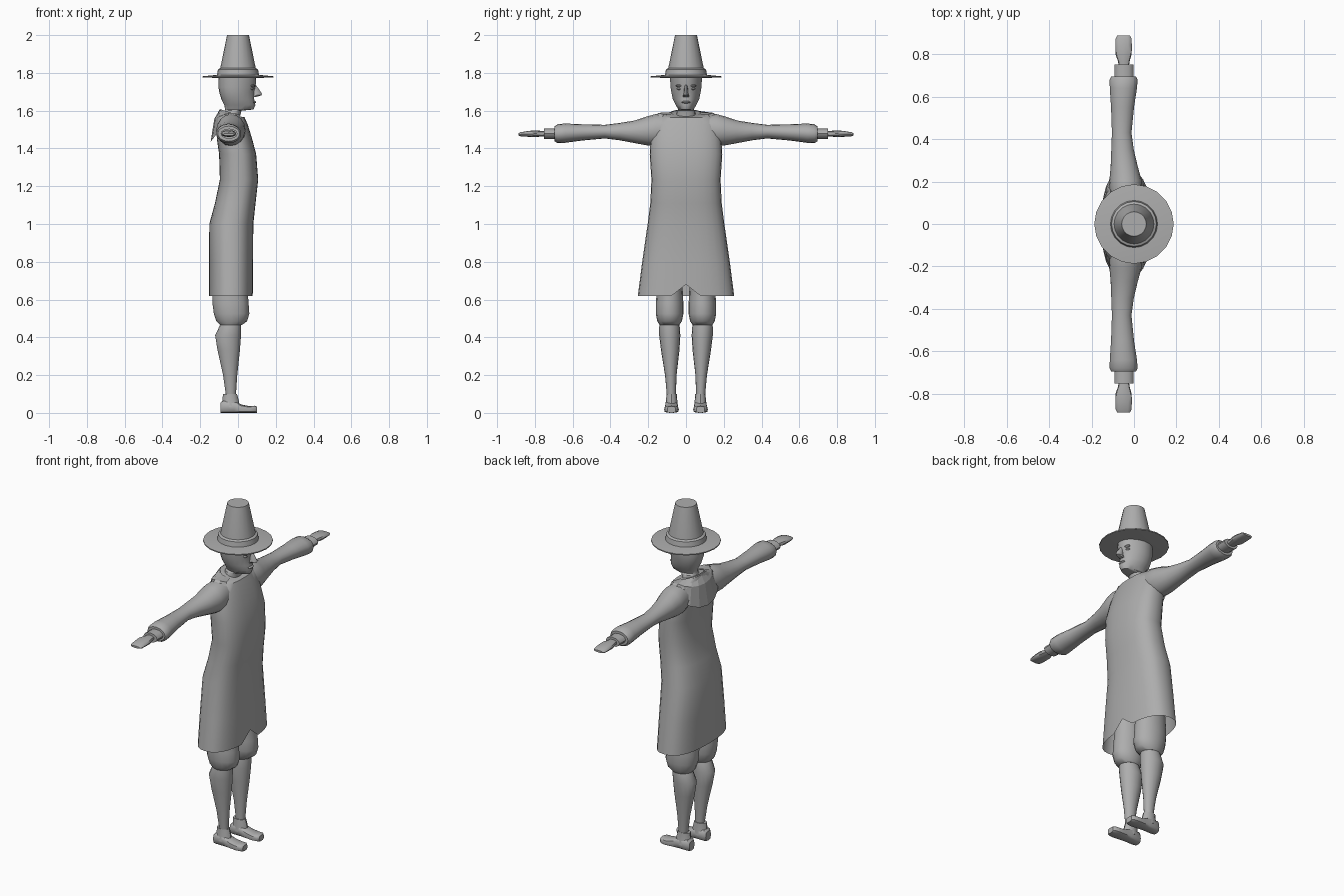
import bpy, bmesh, math

grey = bpy.data.materials.new("plain grey")
grey.diffuse_color = (0.42, 0.42, 0.42, 1)


def finish(name, bm, angle=40):
    bmesh.ops.recalc_face_normals(bm, faces=bm.faces)
    me = bpy.data.meshes.new(name)
    bm.to_mesh(me)
    bm.free()
    me.materials.append(grey)
    ob = bpy.data.objects.new(name, me)
    bpy.context.collection.objects.link(ob)
    if angle:
        bpy.ops.object.select_all(action='DESELECT')
        ob.select_set(True)
        bpy.context.view_layer.objects.active = ob
        bpy.ops.object.shade_smooth_by_angle(angle=math.radians(angle))
    return ob


def loft(name, rings, axis='z', n=20, power=1.0, caps=(True, True), tweak=None, angle=40):
    """Skin rings (t, u0, u1, v0, v1); u, v are the two axes left over, in x-y-z order."""
    bm = bmesh.new()
    loops = []
    for k, (t, u0, u1, v0, v1) in enumerate(rings):
        loop = []
        for i in range(n):
            a = 2 * math.pi * i / n
            c, s = math.cos(a), math.sin(a)
            c = math.copysign(abs(c) ** power, c)
            s = math.copysign(abs(s) ** power, s)
            u, v = (u0 + u1) / 2 + c * (u1 - u0) / 2, (v0 + v1) / 2 + s * (v1 - v0) / 2
            co = {'x': (t, u, v), 'y': (u, t, v), 'z': (u, v, t)}[axis]
            loop.append(bm.verts.new(tweak(k, i, co) if tweak else co))
        loops.append(loop)
    for a, b in zip(loops, loops[1:]):
        for i in range(n):
            j = (i + 1) % n
            bm.faces.new((a[i], a[j], b[j], b[i]))
    if caps[0]:
        bm.faces.new(loops[0])
    if caps[1]:
        bm.faces.new(loops[-1])
    return finish(name, bm, angle)


def sym(t, x0, x1, hw):
    return (t, x0, x1, -hw, hw)


def disc(z, r):
    return sym(z, -r, r, r)


def ball(name, centre, size):
    bm = bmesh.new()
    bmesh.ops.create_uvsphere(bm, u_segments=10, v_segments=6, radius=1)
    for v in bm.verts:
        v.co = [c + s * q for c, s, q in zip(centre, size, v.co)]
    finish(name, bm)


# Hat: crown, band and wide thin brim
loft("hat_crown", [disc(1.78, 0.1), disc(1.82, 0.095), disc(2.0, 0.058)], n=20)
loft("hat_band", [disc(1.785, 0.112), disc(1.818, 0.106), disc(1.825, 0.094)], n=20)
loft("hat_brim", [disc(1.773, 0.1), disc(1.776, 0.187), disc(1.782, 0.187), disc(1.79, 0.108)], n=20)


# Head and neck, the face narrower than the back of the skull
def jaw(k, i, co):
    x, y, z = co
    return (x, y * (1 - 2.2 * max(0, x)), z)


loft("head", [sym(1.52, -0.09, 0.01, 0.06), sym(1.56, -0.078, 0.008, 0.052),
              sym(1.60, -0.070, 0.018, 0.048), sym(1.606, -0.068, 0.082, 0.042),
              sym(1.63, -0.073, 0.092, 0.055), sym(1.66, -0.088, 0.086, 0.07),
              sym(1.70, -0.1, 0.086, 0.078), sym(1.725, -0.103, 0.093, 0.082),
              sym(1.785, -0.104, 0.097, 0.085)], n=20, tweak=jaw, power=0.9)
# Nose, lips, brows and eyes
loft("nose", [sym(1.672, 0.07, 0.094, 0.015), sym(1.682, 0.07, 0.125, 0.015),
              sym(1.69, 0.07, 0.127, 0.012), sym(1.735, 0.07, 0.096, 0.008)], n=8)
ball("lips", (0.084, 0, 1.645), (0.012, 0.024, 0.007))
for s in (-1, 1):
    ball("brow", (0.077, s * 0.034, 1.732), (0.012, 0.022, 0.007))
    ball("eye", (0.072, s * 0.034, 1.716), (0.011, 0.015, 0.007))


# Coat body: open hem with a notch in front, neckline dipping forward
coat = [sym(0.62, -0.153, 0.08, 0.255), sym(0.8, -0.153, 0.08, 0.232),
        sym(1.0, -0.152, 0.081, 0.203), sym(1.11, -0.122, 0.093, 0.189),
        sym(1.235, -0.096, 0.107, 0.183), sym(1.37, -0.1, 0.096, 0.192),
        sym(1.45, -0.112, 0.075, 0.187), sym(1.525, -0.115, 0.052, 0.175),
        sym(1.565, -0.112, 0.035, 0.15), sym(1.585, -0.1, 0.025, 0.08)]


def coat_tweak(k, i, co):
    x, y, z = co
    if k == 0 and i == 0:
        z = 0.68
    if k == len(coat) - 1:
        z -= 0.3 * (x + 0.04)
    return (x, y, z)


loft("coat", coat, n=28, power=0.8, caps=(False, True), tweak=coat_tweak, angle=50)

# Front seam of the coat
bm = bmesh.new()
seam = [(0.92, 0.082), (1.0, 0.082), (1.11, 0.094), (1.235, 0.108), (1.37, 0.097), (1.45, 0.076)]
rows = [[bm.verts.new((x + 0.001, y, z)) for y in (-0.003, 0.003)] for z, x in seam]
for a, b in zip(rows, rows[1:]):
    bm.faces.new((a[0], a[1], b[1], b[0]))
finish("coat_seam", bm)

# Faceted shoulder cape, wrapped round the back and over the shoulders
bm = bmesh.new()
rows = []
for i in range(-6, 7):
    t = math.radians(i * 21)
    c, s = math.cos(t), math.sin(t)
    drop = 0.135 * c if c > 0 else -0.09 * c
    rows.append([bm.verts.new(p) for p in (
        (-0.04 - 0.055 * c, 0.078 * s, 1.59 + 0.018 * c),
        (-0.04 - 0.085 * c, 0.145 * s, 1.592 - 0.25 * drop),
        (-0.04 - 0.105 * c, 0.195 * s, 1.57 - drop))])
for a, b in zip(rows, rows[1:]):
    for j in range(2):
        bm.faces.new((a[j], a[j + 1], b[j + 1], b[j]))
finish("shoulder_cape", bm, 0)


def limb(t, xc, zc, rx, rz, s):
    return (t * s, xc - rx, xc + rx, zc - rz, zc + rz)


for s in (-1, 1):
    # Sleeve, wrist cuff and hand
    sleeve = [(0.1, -0.035, 1.50, 0.07, 0.08), (0.16, -0.037, 1.497, 0.077, 0.085),
              (0.205, -0.04, 1.493, 0.076, 0.077), (0.27, -0.046, 1.488, 0.064, 0.06),
              (0.35, -0.054, 1.489, 0.053, 0.046), (0.43, -0.058, 1.489, 0.046, 0.036),
              (0.55, -0.054, 1.485, 0.054, 0.043), (0.64, -0.05, 1.481, 0.064, 0.051),
              (0.68, -0.049, 1.478, 0.066, 0.05), (0.695, -0.049, 1.478, 0.058, 0.04)]
    loft("sleeve", [limb(*r, s) for r in sleeve], 'y', n=16)
    loft("wrist_cuff", [limb(y, -0.047, 1.478, 0.045, 0.027, s) for y in (0.67, 0.752)], 'y', n=12)
    hand = [(0.74, -0.048, 1.478, 0.024, 0.014), (0.765, -0.048, 1.478, 0.027, 0.015),
            (0.80, -0.049, 1.478, 0.038, 0.018), (0.84, -0.049, 1.477, 0.039, 0.015),
            (0.875, -0.049, 1.475, 0.037, 0.011), (0.888, -0.049, 1.474, 0.03, 0.006)]
    loft("hand", [limb(*r, s) for r in hand], 'y', n=12, power=0.85)

    # Breeches gathered below the knee
    def leg(z, x0, x1, y0, y1):
        return (z, x0, x1, min(s * y0, s * y1), max(s * y0, s * y1))
    loft("breeches", [leg(0.95, -0.12, 0.06, 0.005, 0.15), leg(0.66, -0.137, 0.05, 0.018, 0.153),
                      leg(0.58, -0.135, 0.056, 0.014, 0.16), leg(0.525, -0.128, 0.06, 0.014, 0.16),
                      leg(0.485, -0.115, 0.048, 0.022, 0.152), leg(0.465, -0.095, 0.02, 0.035, 0.14)], n=16)
    # Stockinged calf
    loft("calf", [leg(0.48, -0.09, 0.015, 0.038, 0.138), leg(0.455, -0.1, 0.017, 0.033, 0.142),
                  leg(0.41, -0.121, 0.016, 0.03, 0.142), leg(0.33, -0.108, 0.01, 0.035, 0.132),
                  leg(0.2, -0.079, -0.004, 0.05, 0.111), leg(0.08, -0.062, -0.012, 0.054, 0.1)], n=16)
    # Shoe with ankle collar
    loft("shoe_collar", [leg(0.03, -0.09, 0.01, 0.042, 0.112), leg(0.065, -0.082, 0.004, 0.046, 0.106),
                         leg(0.1, -0.08, -0.005, 0.049, 0.103)], n=12)
    shoe = [(-0.092, 0.024, 0.055), (-0.08, 0.033, 0.066), (-0.02, 0.033, 0.062), (0.02, 0.036, 0.044),
            (0.06, 0.039, 0.036), (0.088, 0.034, 0.038), (0.1, 0.022, 0.034)]
    loft("shoe", [(x, s * 0.077 - w, s * 0.077 + w, 0.0, h) for x, w, h in shoe], 'x', n=12, power=0.6)
